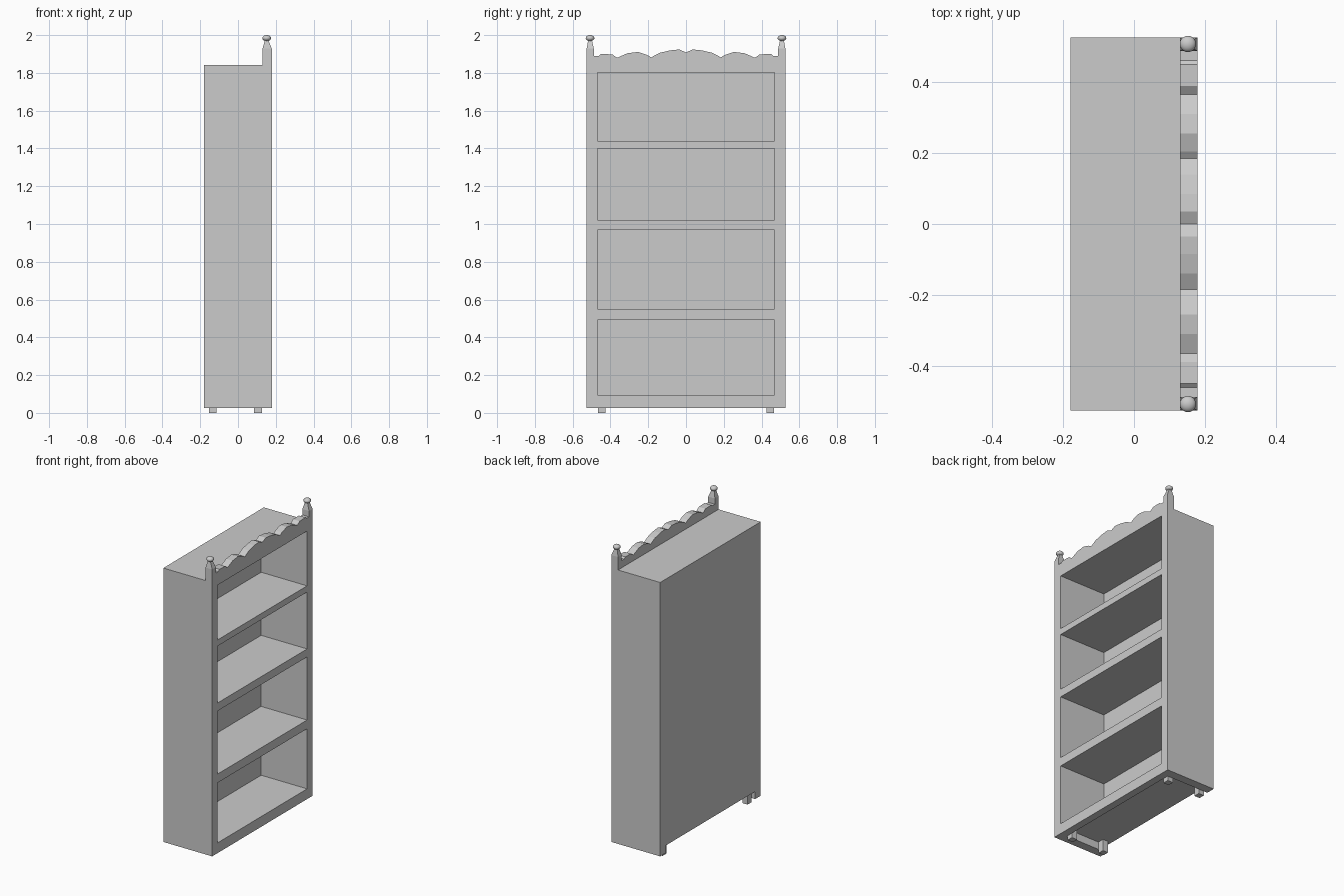
import bpy, bmesh
from mathutils import Vector

cube = bpy.data.objects.get("Cube")
if cube:
    bpy.data.objects.remove(cube, do_unlink=True)

grey = bpy.data.materials.new("plain grey")
grey.use_nodes = True
colour = (0.6, 0.6, 0.6, 1)
grey.diffuse_color = colour
grey.node_tree.nodes["Principled BSDF"].inputs["Base Color"].default_value = colour


def add_object(name, bm):
    bmesh.ops.recalc_face_normals(bm, faces=bm.faces)
    mesh = bpy.data.meshes.new(name)
    bm.to_mesh(mesh)
    bm.free()
    mesh.materials.append(grey)
    obj = bpy.data.objects.new(name, mesh)
    bpy.context.collection.objects.link(obj)
    return obj


def box(name, low, high):
    bm = bmesh.new()
    low, high = Vector(low), Vector(high)
    bmesh.ops.create_cube(bm, size=1)
    for v in bm.verts:
        v.co = (low + high) / 2 + v.co * (high - low)
    return add_object(name, bm)


BACK, FRONT, SIDE = -0.179, 0.179, 0.526
INNER, BASE, TOP = 0.468, 0.027, 1.842
FRAME_BACK = 0.13

# Carcass: solid case with four compartments and a hollow underside
carcass = box("carcass", (BACK, -SIDE, BASE), (FRONT, SIDE, TOP))
compartments = [(0.095, 0.493), (0.551, 0.969), (1.022, 1.399), (1.44, 1.803)]
cutters = [box("compartment_cutter", (-0.158, -INNER, z0), (1, INNER, z1))
           for z0, z1 in compartments]
cutters.append(box("underside_cutter", (-1, -INNER, -1), (FRAME_BACK, INNER, 0.077)))
for cutter in cutters:
    cutter.hide_render = True
    cut = carcass.modifiers.new("cut", "BOOLEAN")
    cut.operation = "DIFFERENCE"
    cut.solver = "EXACT"
    cut.object = cutter
bpy.context.view_layer.update()
graph = bpy.context.evaluated_depsgraph_get()
cut_mesh = bpy.data.meshes.new_from_object(carcass.evaluated_get(graph))
carcass.modifiers.clear()
carcass.data = cut_mesh
for cutter in cutters:
    bpy.data.objects.remove(cutter, do_unlink=True)

# Scalloped crest: half outline, mirrored and extruded
half = [(0, 1.908), (0.035, 1.924), (0.085, 1.919), (0.14, 1.906), (0.185, 1.882),
        (0.205, 1.895), (0.255, 1.911), (0.31, 1.904), (0.365, 1.88),
        (0.39, 1.898), (0.45, 1.9), (0.462, 1.89), (0.49, 1.89), (0.49, TOP)]
outline = [(-y, z) for y, z in reversed(half[1:])] + half
bm = bmesh.new()
face = bm.faces.new([bm.verts.new((FRAME_BACK, y, z)) for y, z in outline])
extruded = bmesh.ops.extrude_face_region(bm, geom=[face])
bmesh.ops.translate(bm, vec=(FRONT - FRAME_BACK, 0, 0),
                    verts=[g for g in extruded["geom"] if isinstance(g, bmesh.types.BMVert)])
add_object("crest", bm)


def post(name, side):
    # Square post with a tapered top
    bm = bmesh.new()
    cx, cy = 0.152, side * 0.508
    rings = []
    for z, x0, x1, y0, y1 in [(TOP, FRAME_BACK, FRONT, 0.488, SIDE),
                              (1.928, FRAME_BACK, FRONT, 0.488, SIDE),
                              (1.968, cx - 0.011, cx + 0.011, 0.497, 0.519),
                              (1.978, cx - 0.011, cx + 0.011, 0.497, 0.519)]:
        rings.append([bm.verts.new((x, side * y, z))
                      for x, y in [(x0, y0), (x1, y0), (x1, y1), (x0, y1)]])
    for a, b in zip(rings, rings[1:]):
        for i in range(4):
            j = (i + 1) % 4
            bm.faces.new([a[i], a[j], b[j], b[i]])
    bm.faces.new(rings[0])
    bm.faces.new(rings[-1])
    add_object(name + "_post", bm)

    # Flattened ball finial
    bm = bmesh.new()
    bmesh.ops.create_uvsphere(bm, u_segments=20, v_segments=12, radius=0.023)
    for v in bm.verts:
        v.co.z *= 0.7
        v.co += Vector((cx, cy, 1.984))
    for f in bm.faces:
        f.smooth = True
    add_object(name + "_finial", bm)


for name, side in [("left", 1), ("right", -1)]:
    post(name, side)
    # Small square feet inside the base
    y0, y1 = sorted((side * 0.425, side * 0.465))
    for place, x0, x1 in [("front", 0.086, 0.127), ("back", -0.154, -0.115)]:
        box(f"{place}_{name}_foot", (x0, y0, 0), (x1, y1, 0.08))
